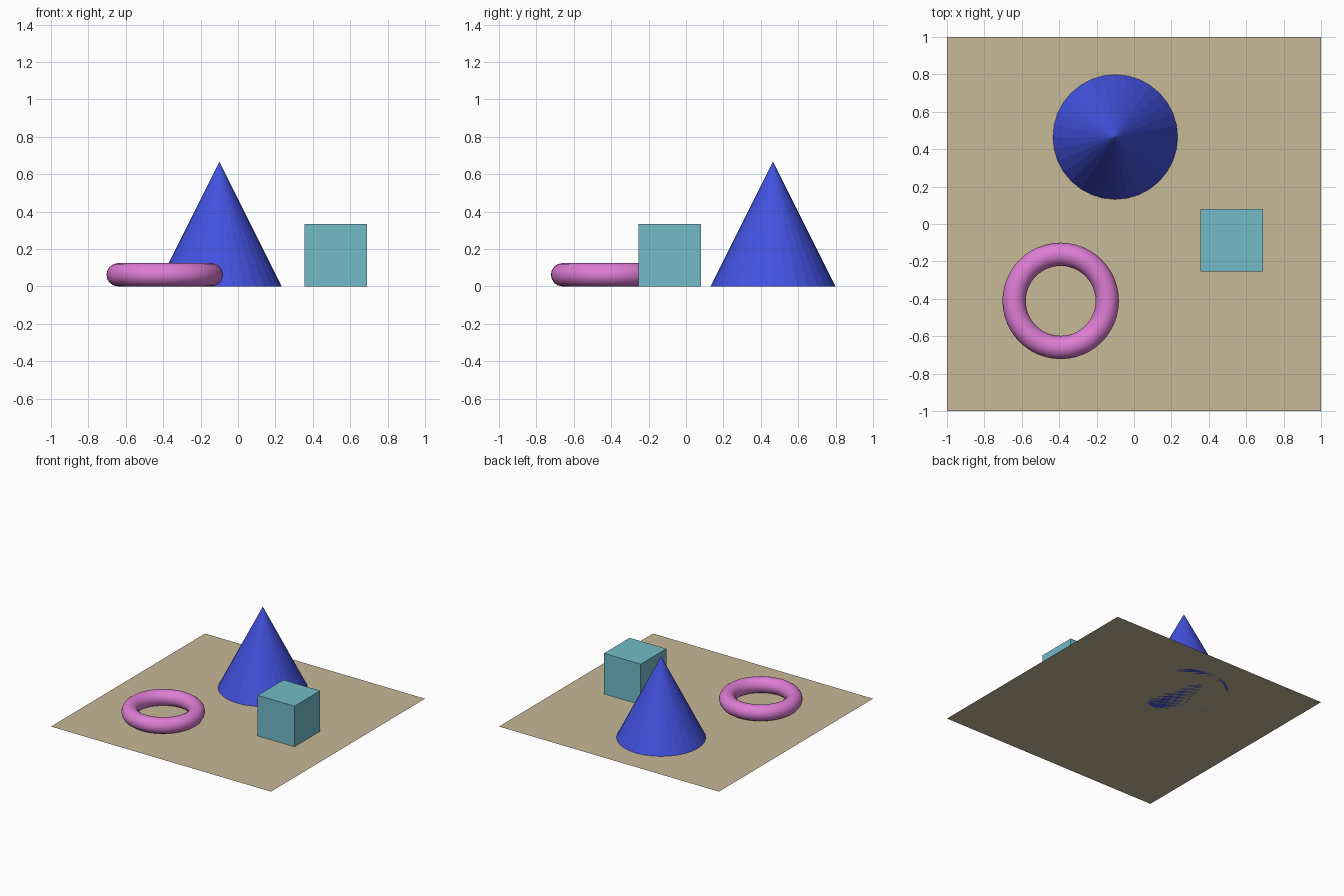
import bpy

if "Cube" in bpy.data.objects:
    bpy.data.objects.remove(bpy.data.objects["Cube"])


def finish(name, color_name, color, smooth=False):
    """Name the active object, give it a flat colour and optional smoothing."""
    obj = bpy.context.active_object
    obj.name = name
    mat = bpy.data.materials.new(color_name)
    mat.diffuse_color = (*color, 1.0)
    mat.use_nodes = True
    mat.node_tree.nodes["Principled BSDF"].inputs["Base Color"].default_value = mat.diffuse_color
    obj.data.materials.append(mat)
    if smooth:
        bpy.ops.object.shade_smooth()
    return obj


# Flat square base sheet
bpy.ops.mesh.primitive_plane_add(size=2, location=(0, 0, 0))
finish("base_sheet", "tan", (0.57, 0.48, 0.31))

# Tall faceted cone at the back
R = 1 / 3
bpy.ops.mesh.primitive_cone_add(vertices=32, radius1=R, radius2=0, depth=2 * R,
                                location=(-0.10, 0.465, R))
finish("cone", "royal blue", (0.056, 0.085, 0.75))

# Cube on the right
bpy.ops.mesh.primitive_cube_add(size=R, location=(0.523, -0.086, R / 2))
finish("cube", "light teal", (0.17, 0.50, 0.58))

# Ring lying at the front left
bpy.ops.mesh.primitive_torus_add(major_radius=0.249, minor_radius=0.0622,
                                 major_segments=48, minor_segments=16,
                                 location=(-0.392, -0.411, 0.0622))
finish("ring", "orchid pink", (0.73, 0.205, 0.66), smooth=True)
